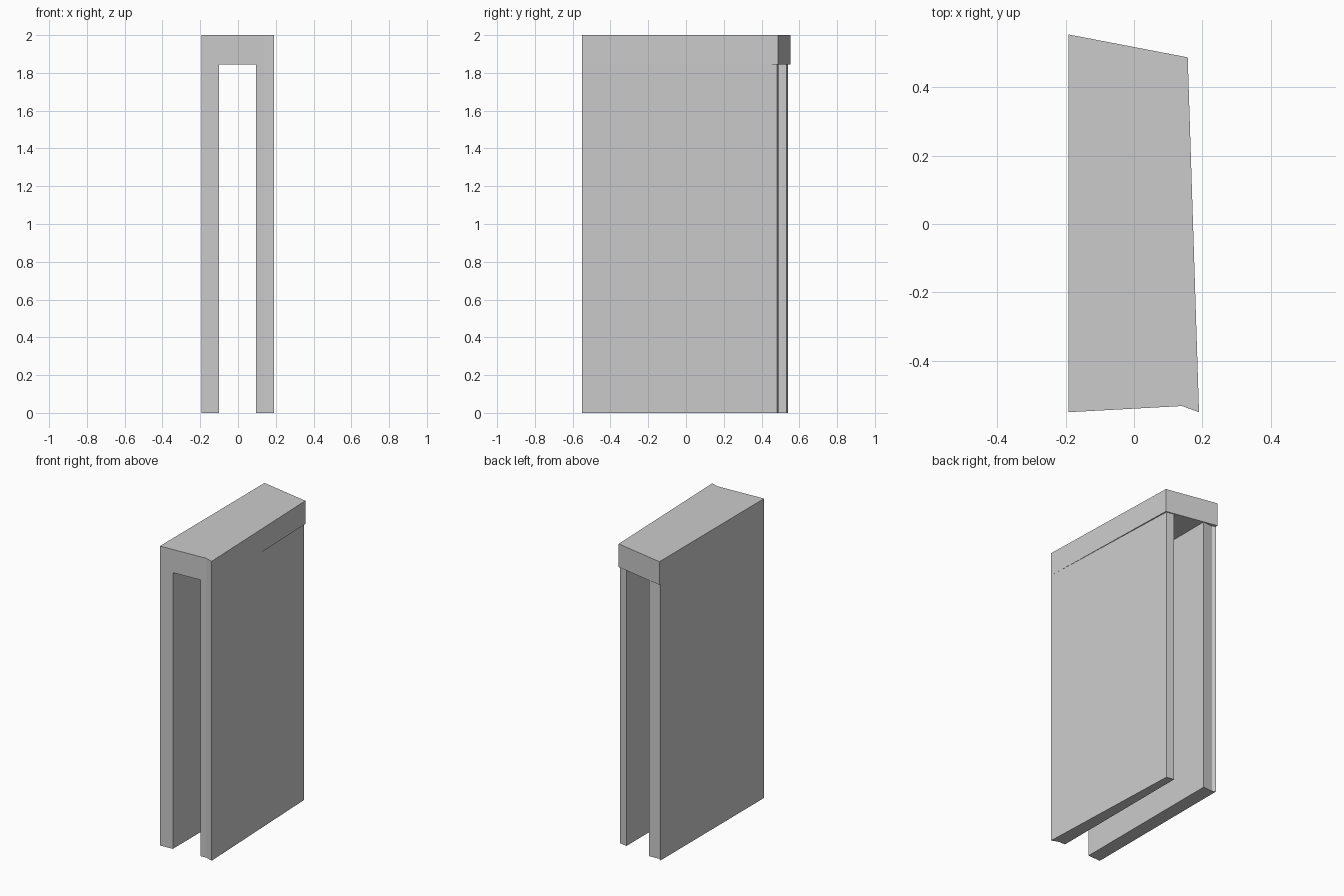
import bpy, bmesh

if "Cube" in bpy.data.objects:
    bpy.data.objects.remove(bpy.data.objects["Cube"])


def prism(name, plan, z0, z1):
    """Extrude a counter-clockwise plan outline from z0 to z1."""
    bm = bmesh.new()
    base = bm.faces.new([bm.verts.new((x, y, z0)) for x, y in plan])
    top = bmesh.ops.extrude_face_region(bm, geom=[base], use_keep_orig=True)
    for v in top["geom"]:
        if isinstance(v, bmesh.types.BMVert):
            v.co.z = z1
    bmesh.ops.recalc_face_normals(bm, faces=bm.faces)
    mesh = bpy.data.meshes.new(name)
    bm.to_mesh(mesh)
    bm.free()
    obj = bpy.data.objects.new(name, mesh)
    bpy.context.collection.objects.link(obj)
    return obj


SOFFIT = 1.845

# Left wall with a small kink at its rear end
prism("left_wall", [(-0.192, -0.55), (-0.1, -0.545), (-0.1, 0.533),
                    (-0.17, 0.528), (-0.192, 0.541)], 0, SOFFIT)

# Right wall with a flared front corner, tapering slightly to the rear
prism("right_wall", [(0.096, -0.534), (0.14, -0.532), (0.19, -0.55),
                     (0.149, 0.482), (0.096, 0.491)], 0, SOFFIT)

# Lintel slab spanning both walls
prism("lintel", [(-0.192, -0.55), (0.14, -0.532), (0.19, -0.55),
                 (0.157, 0.487), (-0.192, 0.554)], SOFFIT, 2.0)
